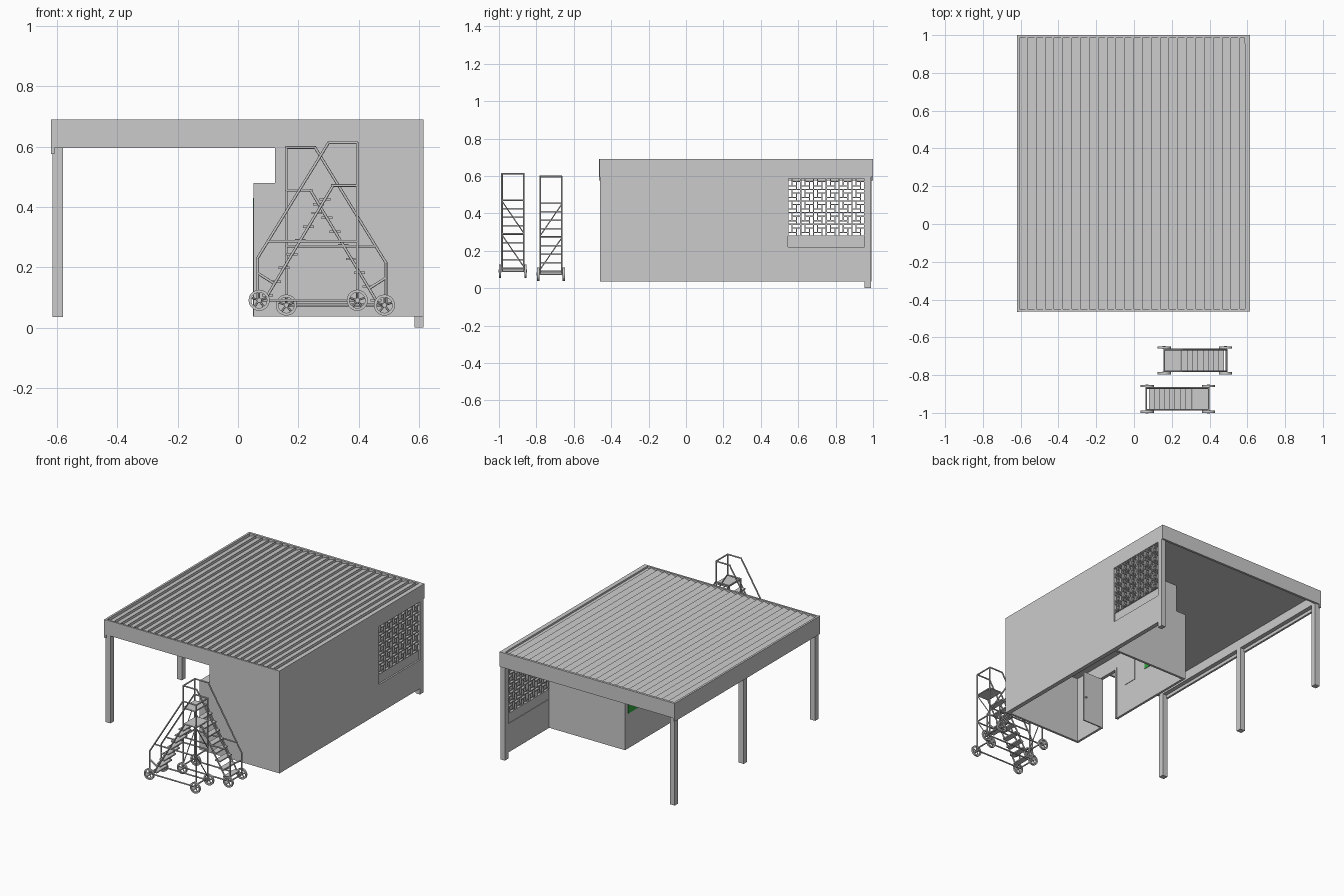
import bpy, bmesh, math
from mathutils import Vector

if "Cube" in bpy.data.objects:
    bpy.data.objects.remove(bpy.data.objects["Cube"])


def finish(name, bm, smooth=False):
    bmesh.ops.recalc_face_normals(bm, faces=bm.faces)
    me = bpy.data.meshes.new(name)
    bm.to_mesh(me)
    bm.free()
    ob = bpy.data.objects.new(name, me)
    bpy.context.collection.objects.link(ob)
    if smooth:
        bpy.ops.object.select_all(action='DESELECT')
        ob.select_set(True)
        bpy.context.view_layer.objects.active = ob
        bpy.ops.object.shade_smooth_by_angle(angle=math.radians(50))
    return ob


def add_box(bm, x0, x1, y0, y1, z0, z1):
    vs = bmesh.ops.create_cube(bm, size=1)['verts']
    for v in vs:
        v.co = (x0 if v.co.x < 0 else x1, y0 if v.co.y < 0 else y1, z0 if v.co.z < 0 else z1)


def boxes(name, *dims):
    bm = bmesh.new()
    for d in dims:
        add_box(bm, *d)
    return finish(name, bm)


def prism(name, pts, y0, y1):
    # x-z profile extruded along y
    bm = bmesh.new()
    f = bm.faces.new([bm.verts.new((x, y0, z)) for x, z in pts])
    r = bmesh.ops.extrude_face_region(bm, geom=[f])
    for v in r['geom']:
        if isinstance(v, bmesh.types.BMVert):
            v.co.y = y1
    return finish(name, bm)


def add_tube(bm, a, b, r=0.0045, n=8):
    a, b = Vector(a), Vector(b)
    d = b - a
    m = d.to_track_quat('Z', 'Y').to_matrix().to_4x4()
    m.translation = (a + b) / 2
    bmesh.ops.create_cone(bm, cap_ends=True, segments=n, radius1=r, radius2=r,
                          depth=d.length + r, matrix=m)


# --- Roof: sawtooth slats inside a fascia frame
N, X0, X1 = 26, -0.61, 0.608
pitch = (X1 - X0) / N
profile = [(X0, 0.655)]
for i in range(N):
    profile += [(X0 + i * pitch, 0.670), (X0 + (i + 1) * pitch, 0.686)]
profile.append((X1, 0.655))
prism("roof_slats", profile, -0.455, 0.988)
boxes("front_fascia", (-0.62, 0.615, -0.462, -0.45, 0.595, 0.69))
boxes("back_fascia", (-0.62, 0.615, 0.985, 1.0, 0.595, 0.69))
boxes("left_fascia", (-0.62, -0.607, -0.465, 1.0, 0.575, 0.69))
boxes("left_beam", (-0.607, -0.58, -0.45, 0.985, 0.595, 0.655))

# --- Left posts
for tag, y in (("front", -0.44), ("middle", 0.28), ("back", 0.975)):
    boxes(tag + "_left_post", (-0.615, -0.58, y - 0.017, y + 0.017, 0.035, 0.6))

# --- Right wall with screen opening, and its corner column
boxes("right_wall",
      (0.587, 0.615, -0.46, 0.545, 0.037, 0.69),
      (0.587, 0.615, 0.545, 0.955, 0.037, 0.22),
      (0.587, 0.615, 0.545, 0.955, 0.59, 0.69))
boxes("back_right_column", (0.585, 0.615, 0.955, 0.99, 0.0, 0.69))
boxes("screen_sill", (0.59, 0.605, 0.545, 0.955, 0.22, 0.28))

# --- Pinwheel block screen
bm = bmesh.new()
cols, rows, ya, yb, za, zb = 6, 5, 0.545, 0.955, 0.28, 0.59
w, h, c, t = (yb - ya) / cols, (zb - za) / rows, 0.012, 0.003
XA, XB = 0.589, 0.610
for i in range(cols + 1):
    y = ya + i * w
    add_box(bm, XA, XB, max(ya, y - t), min(yb, y + t), za, zb)
for j in range(rows + 1):
    z = za + j * h
    add_box(bm, XA, XB, ya, yb, max(za, z - t), min(zb, z + t))
for i in range(cols):
    for j in range(rows):
        y, z = ya + (i + .5) * w, za + (j + .5) * h
        add_box(bm, XA, XB, y - c, y + w / 2, z + c - t, z + c + t)
        add_box(bm, XA, XB, y - w / 2, y + c, z - c - t, z - c + t)
        add_box(bm, XA, XB, y + c - t, y + c + t, z - h / 2, z + c)
        add_box(bm, XA, XB, y - c - t, y - c + t, z - c, z + h / 2)
finish("block_screen", bm)

# --- Room: stepped end walls, left wall with doorway, ledge
end = [(0.052, 0.037), (0.6, 0.037), (0.6, 0.66), (0.122, 0.66), (0.122, 0.48), (0.052, 0.48)]
prism("room_front_wall", end, -0.46, -0.445)
prism("room_back_wall", end, 0.525, 0.54)
boxes("room_left_wall",
      (0.052, 0.067, -0.46, -0.23, 0.037, 0.48),
      (0.052, 0.067, -0.09, 0.54, 0.037, 0.48),
      (0.052, 0.067, -0.23, -0.09, 0.375, 0.48))
boxes("room_ledge", (0.052, 0.137, -0.46, 0.54, 0.468, 0.48))
boxes("room_upper_wall", (0.122, 0.137, -0.46, 0.54, 0.47, 0.66))
boxes("door_frame",
      (0.049, 0.07, -0.24, -0.228, 0.037, 0.385),
      (0.049, 0.07, -0.092, -0.08, 0.037, 0.385),
      (0.049, 0.07, -0.24, -0.08, 0.373, 0.385))
boxes("door_leaf", (0.07, 0.2, -0.236, -0.228, 0.04, 0.373))
boxes("door_handle", (0.18, 0.19, -0.245, -0.219, 0.195, 0.203))
boxes("wall_panel", (0.05, 0.07, 0.0, 0.09, 0.23, 0.4))
board = boxes("green_board", (0.049, 0.07, 0.18, 0.51, 0.26, 0.43))
mat = bpy.data.materials.new("green")
mat.diffuse_color = (0.03, 0.4, 0.05, 1)
mat.use_nodes = True
mat.node_tree.nodes["Principled BSDF"].inputs["Base Color"].default_value = mat.diffuse_color
board.data.materials.append(mat)


# --- Rolling stairs
def wheel(bm, x, y, z, r=0.035, n=20):
    def at(rad, a, dy):
        return (x + rad * math.cos(a), y + dy, z + rad * math.sin(a))
    section = [(r, -.006), (r, .006), (r - .009, .006), (r - .009, -.006)]
    rings = [[bm.verts.new(at(q, 2 * math.pi * i / n, d)) for q, d in section] for i in range(n)]
    for i in range(n):
        p, q = rings[i], rings[(i + 1) % n]
        for k in range(4):
            m = (k + 1) % 4
            bm.faces.new((p[k], p[m], q[m], q[k]))
    add_tube(bm, (x, y - .004, z), (x, y + .004, z), 0.008, 12)
    for i in range(5):
        a = math.pi / 2 + i * 2 * math.pi / 5
        add_tube(bm, (x, y, z), at(r - .008, a, 0), 0.0035, 6)


def rolling_stair(tag, x0, d, yc, dz):
    # u runs from the platform end to the foot of the steps
    def P(u, v, z):
        return (x0 + d * u, yc + v, z + dz)
    H = 0.058
    frame, treads, wheels = bmesh.new(), bmesh.new(), bmesh.new()
    side = [
        [(0, .075), (0, .597), (.095, .597), (.33, .215), (.33, .075)],   # post and handrail
        [(0, .075), (.33, .075)],                                         # base rail
        [(.08, .455), (.305, .078)],                                      # stringer
        [(0, .455), (.085, .455)],                                        # platform rail
        [(0, .27), (.296, .27)],                                          # brace
        [(.275, .13), (.33, .165)],                                       # handrail stay
    ]
    for v in (-H, H):
        for path in side:
            for a, b in zip(path, path[1:]):
                add_tube(frame, P(a[0], v, a[1]), P(b[0], v, b[1]))
        for u in (0, .325):
            wheel(wheels, *P(u, v + math.copysign(.01, v), .075))
            add_tube(wheels, P(u, v, .075), P(u, v + math.copysign(.01, v), .075), .004)
    for u, z in ((0, .597), (0, .455), (0, .275), (0, .09), (.33, .075)):
        add_tube(frame, P(u, -H, z), P(u, H, z))
    for z in (.10, .28):
        add_tube(frame, P(0, -H * d, z), P(0, H * d, z + .17), .003)
    for k in range(9):
        z = .455 - k * .0455
        u = .08 + (.455 - z) * .225 / .377
        ua, ub = (0, .085) if k == 0 else (u - .018, u + .018)
        xs = sorted((P(ua, 0, 0)[0], P(ub, 0, 0)[0]))
        add_box(treads, xs[0], xs[1], yc - H, yc + H, z + dz - .004, z + dz + .004)
    finish(tag + "_stair_frame", frame, True)
    finish(tag + "_stair_treads", treads)
    finish(tag + "_stair_wheels", wheels, True)


rolling_stair("rear", 0.16, 1, -0.722, 0.0)
rolling_stair("front", 0.395, -1, -0.926, 0.016)
